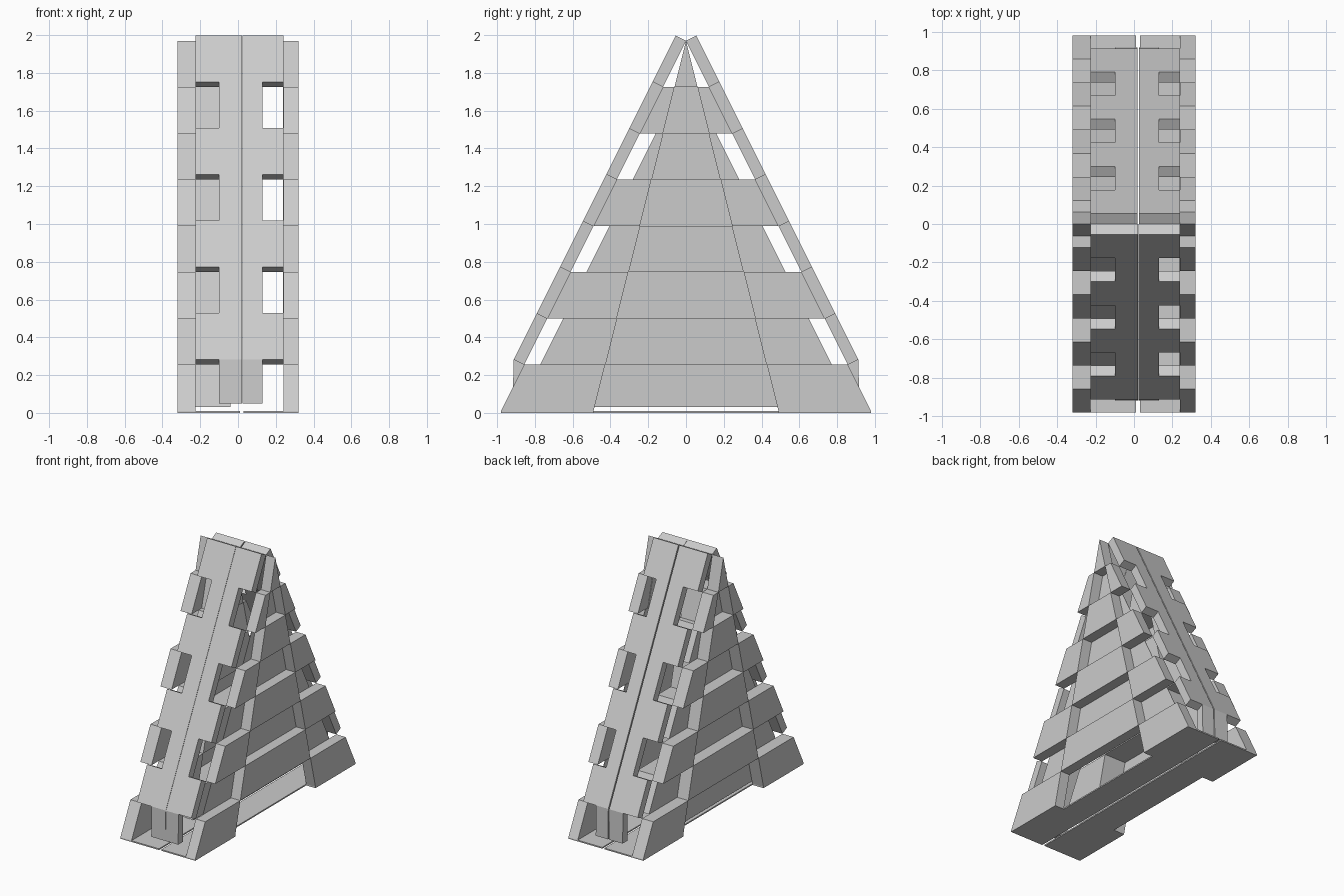
import bpy, bmesh

if "Cube" in bpy.data.objects:
    bpy.data.objects.remove(bpy.data.objects["Cube"])

# course heights and the two sloping guide lines of the side walls
Z = [0.01 + 0.245 * k for k in range(9)]
def edge(z): return (1.97 - z) / 2
def mid(z): return (1.97 - z) / 4

def loft(bm, a, b):
    """Close two matching outlines into a solid."""
    va = [bm.verts.new(p) for p in a]
    vb = [bm.verts.new(p) for p in b]
    bm.faces.new(va)
    bm.faces.new(vb[::-1])
    n = len(va)
    for i in range(n):
        j = (i + 1) % n
        bm.faces.new((va[j], va[i], vb[i], vb[j]))

def prism(bm, yz, x0, x1):
    loft(bm, [(x0, y, z) for y, z in yz], [(x1, y, z) for y, z in yz])

def finish(bm, name):
    bmesh.ops.remove_doubles(bm, verts=bm.verts, dist=1e-5)
    bmesh.ops.recalc_face_normals(bm, faces=bm.faces)
    me = bpy.data.meshes.new(name)
    bm.to_mesh(me)
    bm.free()
    ob = bpy.data.objects.new(name, me)
    bpy.context.collection.objects.link(ob)

# woven side walls: blocks alternate between the outer and inner layer
for side, outer, inner in (("left", (-0.32, -0.225), (-0.225, -0.04)),
                           ("right", (0.24, 0.32), (0.237, 0.24))):
    for k in range(8):
        a, b = Z[k], Z[k + 1]
        lo = 0.03 if k == 0 else a
        middle = [(-mid(lo), lo), (mid(lo), lo), (mid(b), b), (-mid(b), b)]
        if k == 7:
            middle = [(-mid(a), a), (mid(a), a), (0, b)]
        bm = bmesh.new()
        if k % 2:
            prism(bm, middle, *outer)
            if k < 7:
                for s in (-1, 1):
                    prism(bm, [(s * mid(a), a), (s * (edge(a) - 0.085), a),
                               (s * (edge(b) - 0.085), b), (s * mid(b), b)], *inner)
        else:
            for s in (-1, 1):
                prism(bm, [(s * mid(a), a), (s * edge(a), a),
                           (s * edge(b), b), (s * mid(b), b)], *outer)
            if k or side == "left":      # the lowest right course is open
                prism(bm, middle, *inner)
        finish(bm, f"{side}_wall_course_{k}")

# sloping front and back panels with notched edges, each split in two halves
for face, s, gap in (("front", -1, 0.001), ("back", 1, 0.004)):
    for side, seam, core, wide in (("left", 0.022 - gap, -0.10, -0.225),
                                   ("right", 0.022 + gap, 0.13, 0.24)):
        outline = [(seam, Z[8]), (seam, Z[1])]
        for k in range(1, 8):
            x = wide if k % 2 else core
            outline += [(x, Z[k]), (x, Z[k + 1])]
        bm = bmesh.new()
        loft(bm, [(x, s * edge(z), z) for x, z in outline],
             [(x, s * (edge(z) + 0.055), z + 0.0275) for x, z in outline])
        finish(bm, f"{face}_panel_{side}")
        # upright tongue at the foot of the panel
        bm = bmesh.new()
        y = edge(Z[1])
        prism(bm, [(s * y, Z[1]), (s * (y + 0.055), Z[1] + 0.0275),
                   (s * (y + 0.06), 0.05), (s * y, 0.05)], seam, core)
        finish(bm, f"{face}_tongue_{side}")

# thin two-piece floor: wide under the corner blocks, narrow between them
for side, seam, inset, out in (("left", 0.01, -0.225, -0.32), ("right", 0.03, 0.24, 0.32)):
    bm = bmesh.new()
    m = mid(0.01)
    plan = [(seam, -0.98), (out, -0.98), (out, -m), (inset, -m),
            (inset, m), (out, m), (out, 0.98), (seam, 0.98)]
    loft(bm, [(x, y, 0.0) for x, y in plan], [(x, y, 0.01) for x, y in plan])
    finish(bm, f"floor_{side}")
